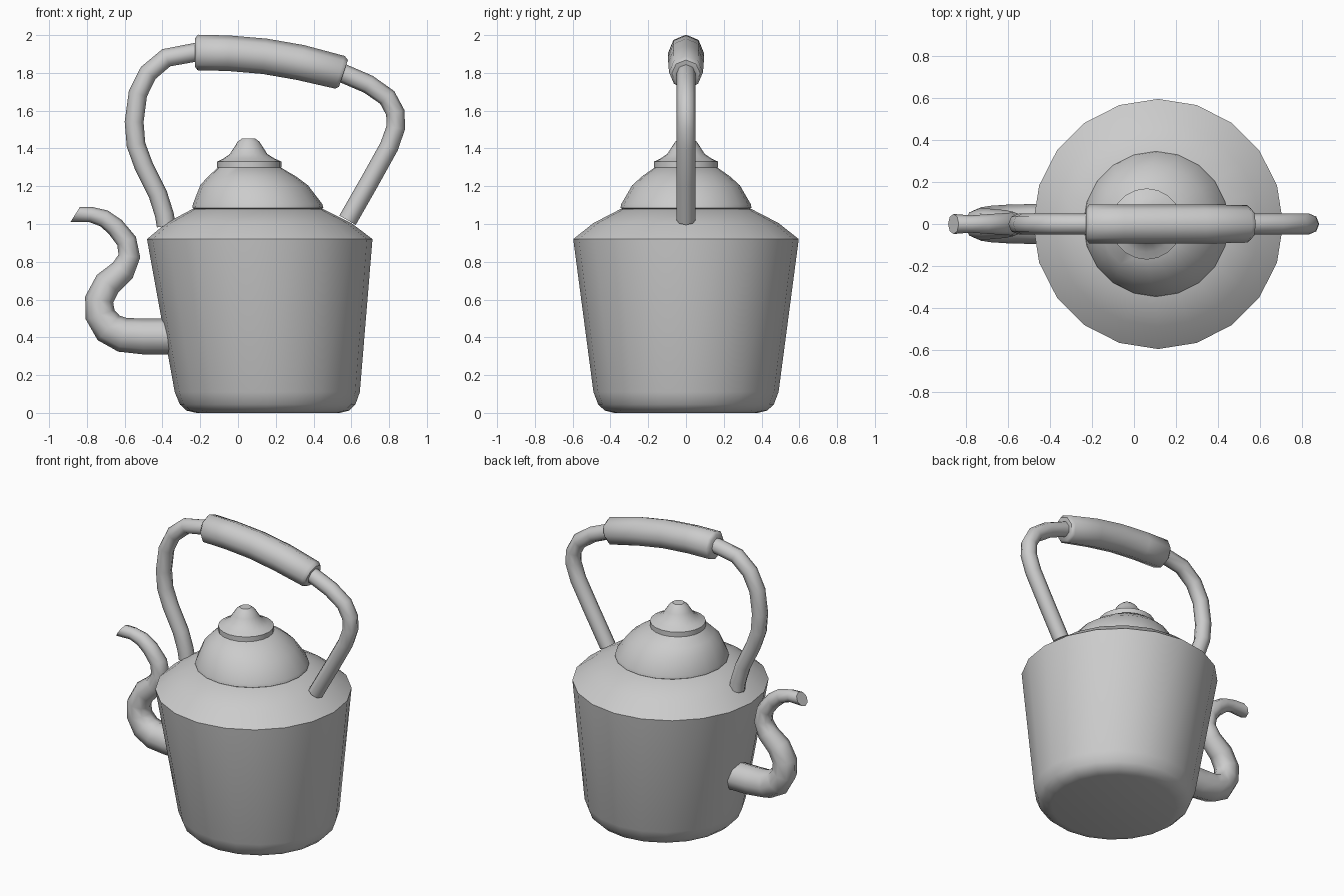
import bpy, bmesh, math
from mathutils import Vector

if "Cube" in bpy.data.objects:
    bpy.data.objects.remove(bpy.data.objects["Cube"])


def skin(name, rings, angle):
    """Bridge successive rings of points, cap both ends, smooth by angle."""
    bm = bmesh.new()
    loops = [[bm.verts.new(p) for p in ring] for ring in rings]
    n = len(loops[0])
    for a, b in zip(loops, loops[1:]):
        for i in range(n):
            j = (i + 1) % n
            bm.faces.new((a[i], a[j], b[j], b[i]))
    bm.faces.new(loops[0][::-1])
    bm.faces.new(loops[-1])
    bmesh.ops.recalc_face_normals(bm, faces=bm.faces)
    mesh = bpy.data.meshes.new(name)
    bm.to_mesh(mesh)
    bm.free()
    obj = bpy.data.objects.new(name, mesh)
    bpy.context.collection.objects.link(obj)
    bpy.ops.object.select_all(action='DESELECT')
    bpy.context.view_layer.objects.active = obj
    obj.select_set(True)
    bpy.ops.object.shade_smooth_by_angle(angle=math.radians(angle))
    return obj


def turned(name, profile, sides=20):
    """Leaning lathe: profile holds (centre x, radius, z)."""
    steps = [2 * math.pi * i / sides for i in range(sides)]
    return skin(name, [[(cx + r * math.cos(t), r * math.sin(t), z) for t in steps]
                       for cx, r, z in profile], 38)


def tube(name, path, sides=8, end_dir=None):
    """Tube in the xz plane: path holds (x, z, radius)."""
    pts = [Vector((x, 0, z)) for x, z, r in path]
    rings = []
    for i, (p, (_, _, r)) in enumerate(zip(pts, path)):
        d = (pts[min(i + 1, len(pts) - 1)] - p).normalized() + (p - pts[max(i - 1, 0)]).normalized()
        if end_dir and i == len(pts) - 1:
            d = Vector(end_dir)
        d.normalize()
        n = Vector((-d.z, 0, d.x))
        steps = [2 * math.pi * k / sides for k in range(sides)]
        rings.append([p + r * (n * math.cos(t) + Vector((0, 1, 0)) * math.sin(t)) for t in steps])
    return skin(name, rings, 50)


# Tapered body with rounded base and sloping shoulder
turned("body", [(.16, .38, 0), (.158, .43, .012), (.157, .465, .045), (.155, .49, .11),
                (.115, .597, .92), (.11, .49, 1.005), (.105, .345, 1.08)])

# Domed lid
turned("lid", [(.105, .33, 1.075), (.105, .347, 1.085), (.104, .343, 1.105), (.085, .285, 1.205),
               (.075, .235, 1.25), (.06, .165, 1.3)])

# Collar and knob on the lid
turned("lid_knob", [(.06, .17, 1.298), (.06, .17, 1.33), (.058, .135, 1.347), (.056, .10, 1.37),
                    (.056, .077, 1.405), (.056, .058, 1.435), (.056, .035, 1.453)])

# S-shaped spout
tube("spout", [(-.33, .405, .095), (-.5, .405, .095), (-.61, .413, .092), (-.685, .45, .087),
               (-.73, .52, .08), (-.735, .6, .076), (-.69, .685, .073), (-.61, .755, .066),
               (-.575, .83, .058), (-.59, .91, .054), (-.65, .985, .05), (-.71, 1.03, .046),
               (-.78, 1.05, .041), (-.862, 1.05, .048)], end_dir=(-.08, 0, .05))

# Bent handle rod
rod = [(-.38, .99), (-.39, 1.05), (-.425, 1.16), (-.5, 1.31), (-.54, 1.42), (-.55, 1.54), (-.53, 1.69),
       (-.475, 1.8), (-.38, 1.88), (-.22, 1.91), (.15, 1.89), (.55, 1.8), (.69, 1.74), (.79, 1.67),
       (.833, 1.59), (.835, 1.51), (.8, 1.41), (.7, 1.23), (.58, 1.02)]
tube("handle_rod", [(x, z, .05) for x, z in rod])

# Thick grip around the top of the handle
tube("handle_grip", [(-.228, 1.908, .075), (-.213, 1.908, .094), (-.05, 1.904, .094), (.14, 1.888, .094),
                     (.33, 1.855, .094), (.54, 1.803, .09), (.558, 1.797, .075)])
